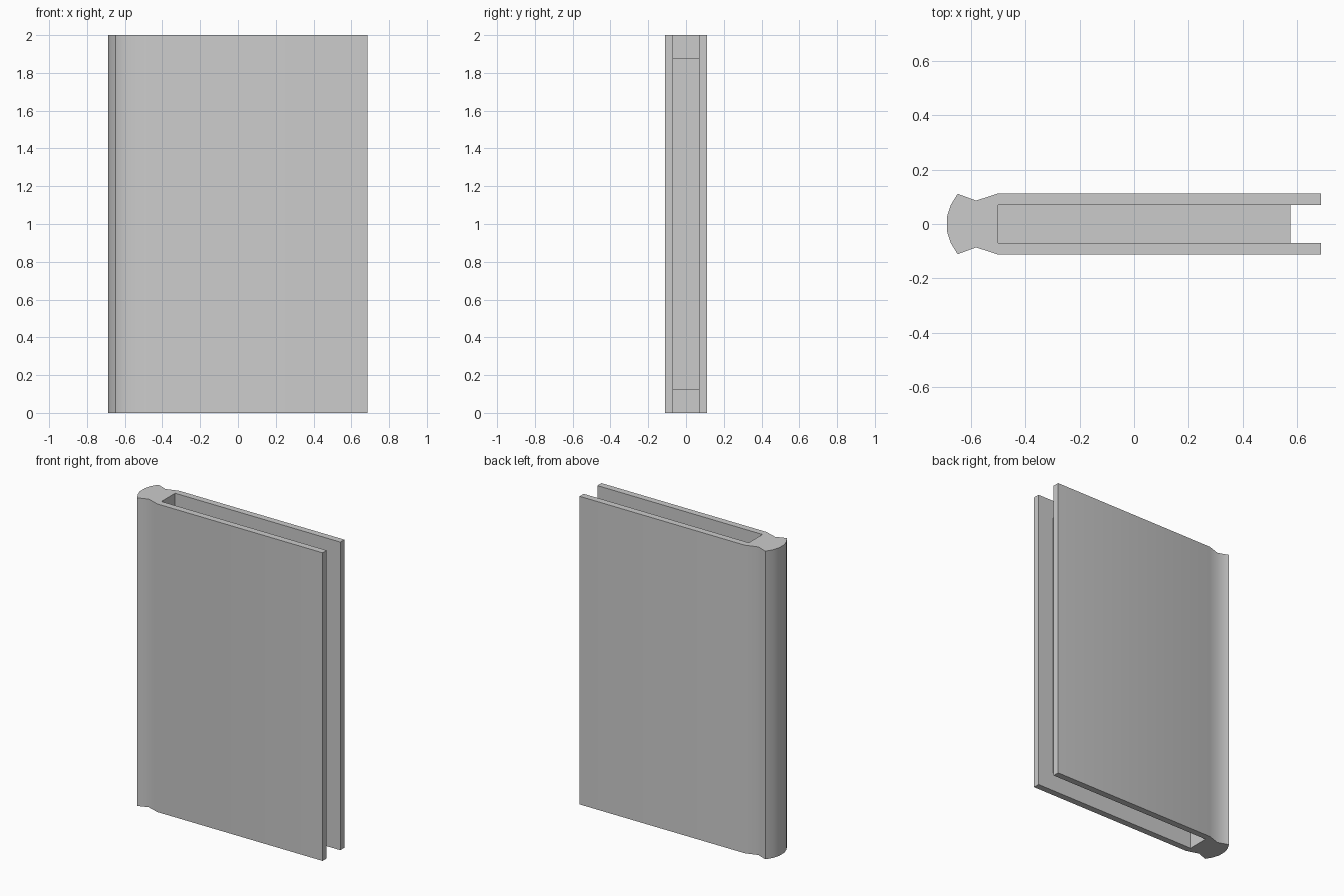
import bpy, bmesh, math

if "Cube" in bpy.data.objects:
    bpy.data.objects.remove(bpy.data.objects["Cube"])

H = 2.0


def extrude_profile(name, points, z0, z1, angle=None):
    """Extrude a closed, counter-clockwise xy outline upward into a solid."""
    bm = bmesh.new()
    face = bm.faces.new([bm.verts.new((x, y, z0)) for x, y in points])
    res = bmesh.ops.extrude_face_region(bm, geom=[face], use_keep_orig=True)
    for v in res["geom"]:
        if isinstance(v, bmesh.types.BMVert):
            v.co.z = z1
    bmesh.ops.recalc_face_normals(bm, faces=bm.faces[:])
    mesh = bpy.data.meshes.new(name)
    bm.to_mesh(mesh)
    bm.free()
    obj = bpy.data.objects.new(name, mesh)
    bpy.context.collection.objects.link(obj)
    if angle:
        bpy.ops.object.select_all(action='DESELECT')
        obj.select_set(True)
        bpy.context.view_layer.objects.active = obj
        bpy.ops.object.shade_smooth_by_angle(angle=math.radians(angle))
    return obj


# Cover: rounded spine, hinge grooves and two boards, mirrored across y
half = [(-0.687, 0.027), (-0.673, 0.07), (-0.648, 0.111), (-0.58, 0.086),
        (-0.5, 0.112), (0.686, 0.112), (0.686, 0.07), (-0.5, 0.07)]
outline = half + [(x, -y) for x, y in reversed(half)]
extrude_profile("book_cover", outline, 0, H, angle=40)

# Page block: recessed between the boards
pages = [(-0.5, -0.07), (0.575, -0.07), (0.575, 0.07), (-0.5, 0.07)]
extrude_profile("page_block", pages, 0.12, H - 0.12)
